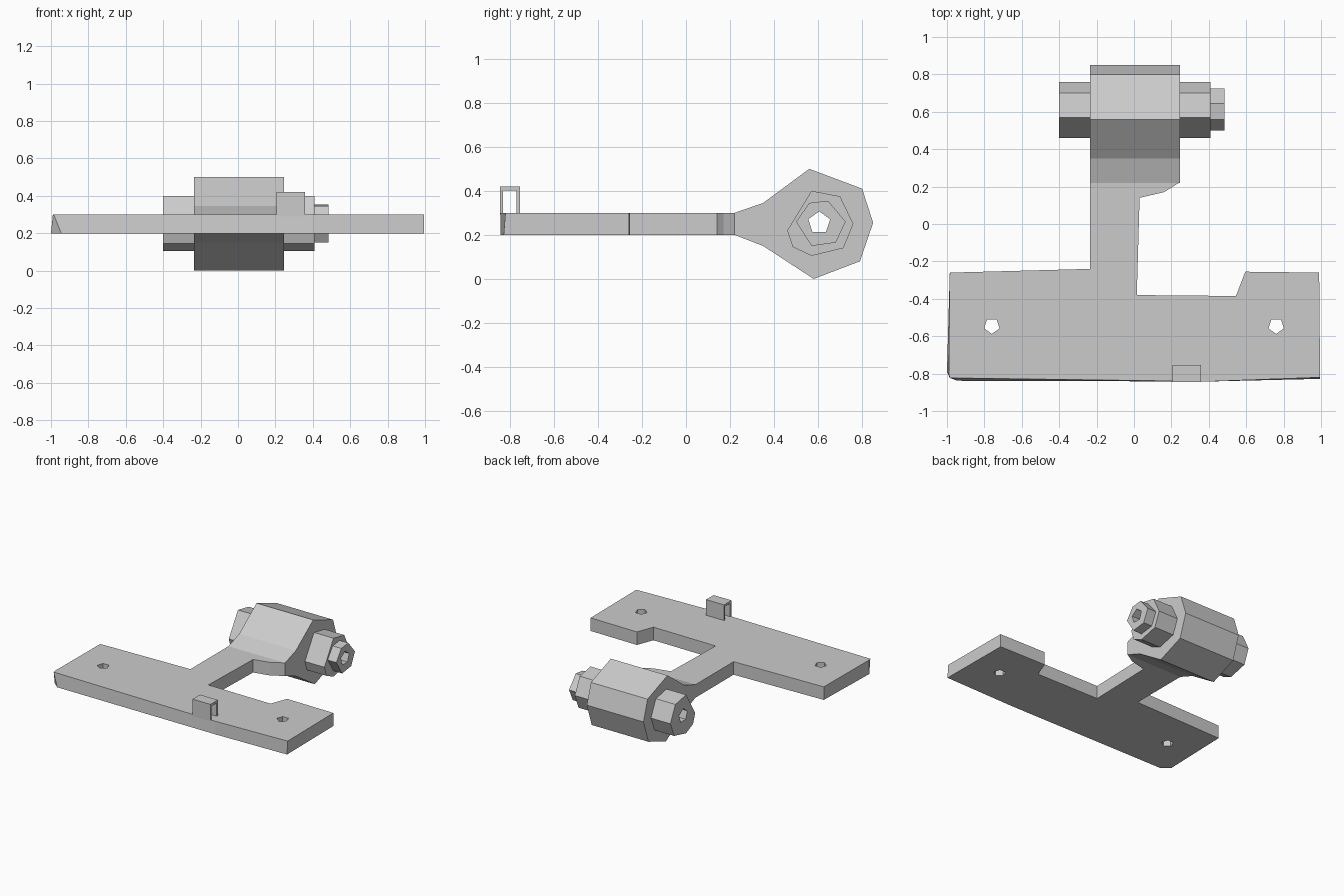
import bpy, bmesh, math
from mathutils import Vector

if "Cube" in bpy.data.objects:
    bpy.data.objects.remove(bpy.data.objects["Cube"])


def prism(name, outline, a, b, axis="z", outline_b=None):
    """Extrude a 2D outline from a to b along z (points x,y) or x (points y,z)."""
    def place(p, t):
        return Vector((p[0], p[1], t)) if axis == "z" else Vector((t, p[0], p[1]))
    bm = bmesh.new()
    lo = [bm.verts.new(place(p, a)) for p in outline]
    hi = [bm.verts.new(place(p, b)) for p in (outline_b or outline)]
    n = len(lo)
    bm.faces.new(lo[::-1])
    bm.faces.new(hi)
    for i in range(n):
        j = (i + 1) % n
        bm.faces.new((lo[i], lo[j], hi[j], hi[i]))
    bmesh.ops.recalc_face_normals(bm, faces=bm.faces[:])
    me = bpy.data.meshes.new(name)
    bm.to_mesh(me)
    bm.free()
    ob = bpy.data.objects.new(name, me)
    bpy.context.collection.objects.link(ob)
    return ob


def ngon(cx, cy, r, n, turn=0.0):
    return [(cx + r * math.cos(turn + math.tau * i / n),
             cy + r * math.sin(turn + math.tau * i / n)) for i in range(n)]


def cut(ob, cutters):
    """Subtract cutters and bake the result into the mesh."""
    for c in cutters:
        m = ob.modifiers.new("cut", "BOOLEAN")
        m.operation, m.solver, m.object = "DIFFERENCE", "EXACT", c
    bpy.context.view_layer.update()
    ev = ob.evaluated_get(bpy.context.evaluated_depsgraph_get())
    me = bpy.data.meshes.new_from_object(ev)
    ob.modifiers.clear()
    ob.data = me


# mounting plate with neck; lower front edge leans slightly outward
shared = [(0.99, -0.26), (0.595, -0.255), (0.545, -0.385), (0.015, -0.38),
          (0.03, 0.14), (0.16, 0.17), (0.24, 0.22), (-0.235, 0.22),
          (-0.235, -0.24), (-0.985, -0.26)]
bottom = shared + [(-1.0, -0.79), (-0.945, -0.838), (0.40, -0.842), (0.995, -0.828)]
top = shared + [(-0.99, -0.80), (-0.985, -0.823), (0.40, -0.842), (0.995, -0.82)]
plate = prism("mounting_plate", bottom, 0.20, 0.30, outline_b=top)

# screw holes
holes = [prism("hole_cutter", ngon(s * 0.76, -0.545, 0.043, 5, -math.pi / 2),
               0.1, 0.4) for s in (-1, 1)]
cut(plate, holes)

# barrel with flared root
barrel = prism("barrel", [(0.22, 0.30), (0.35, 0.345), (0.56, 0.50), (0.80, 0.41),
                          (0.85, 0.255), (0.79, 0.08), (0.58, 0.0), (0.35, 0.15),
                          (0.22, 0.20)], -0.235, 0.245, "x")

# collars on both ends and the small end ring
collar = [(0.46, 0.22), (0.57, 0.40), (0.70, 0.375), (0.76, 0.25),
          (0.715, 0.14), (0.57, 0.105), (0.485, 0.145)]
left_collar = prism("left_collar", collar, -0.40, -0.235, "x")
right_collar = prism("right_collar", collar, 0.245, 0.41, "x", collar[:])
end_ring = prism("end_ring", [(0.50, 0.26), (0.56, 0.345), (0.645, 0.355),
                              (0.725, 0.26), (0.68, 0.165), (0.57, 0.15)],
                 0.41, 0.483, "x")

# bore through the barrel axis
bore = prism("bore_cutter", ngon(0.605, 0.255, 0.052, 5, 0.3), -0.6, 0.6, "x")
for part in (barrel, left_collar, right_collar, end_ring):
    cut(part, [bore])

# small open loop on the front edge
y0, y1, t = -0.845, -0.755, 0.014
prism("front_loop", [(y0, 0.29), (y0, 0.42), (y1, 0.42), (y1, 0.29), (y1 - t, 0.29),
                     (y1 - t, 0.402), (y0 + t, 0.402), (y0 + t, 0.29)],
      0.207, 0.358, "x")

for c in holes + [bore]:
    bpy.data.objects.remove(c, do_unlink=True)
